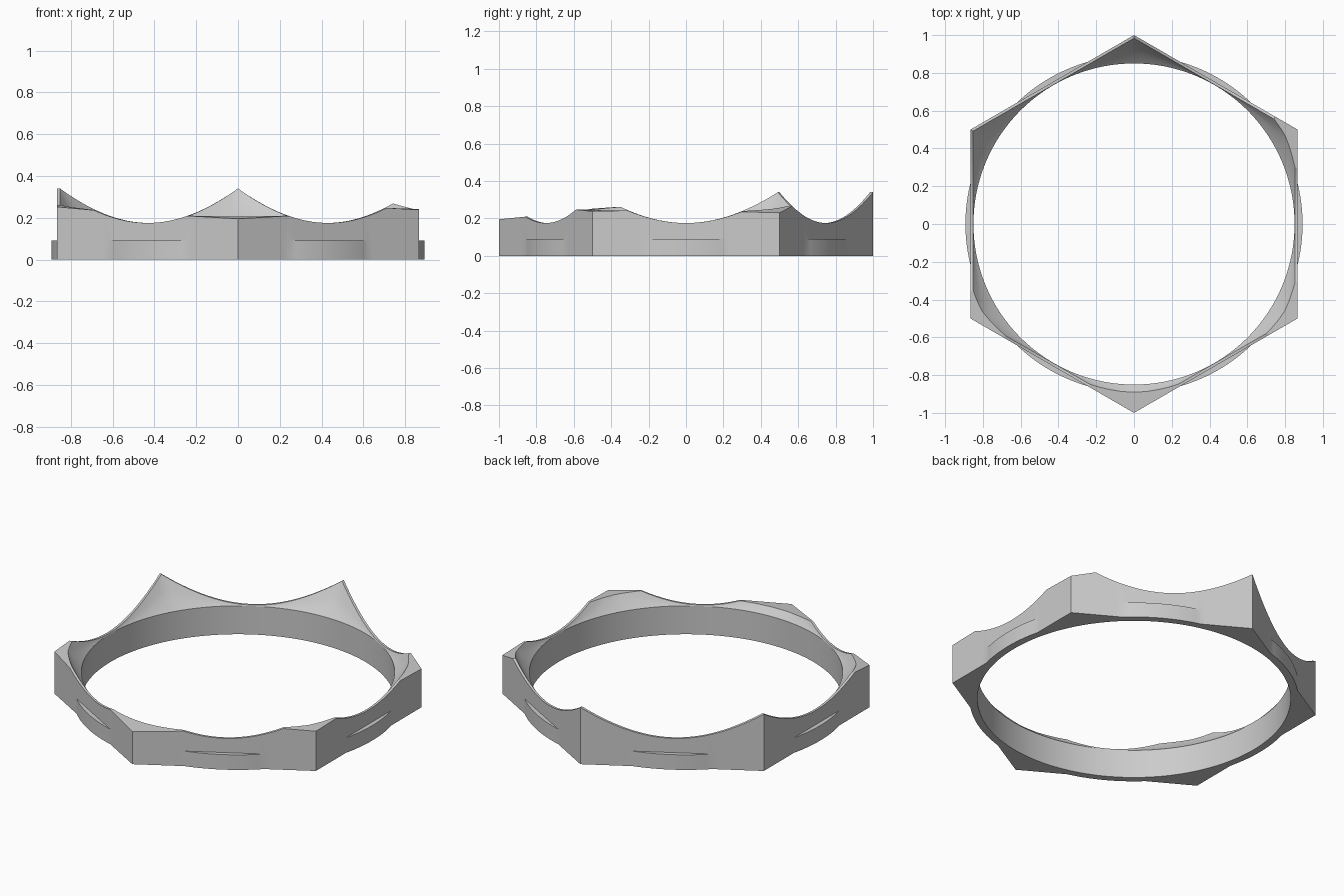
import bpy
import bmesh
import math
from mathutils import Matrix, Vector

if "Cube" in bpy.data.objects:
    bpy.data.objects.remove(bpy.data.objects["Cube"], do_unlink=True)

APOTHEM = math.cos(math.radians(30))
BORE = 0.85
BULGE = APOTHEM / math.cos(math.radians(14))
RIM = 0.014


def profile(angle):
    """Closed (radius, height) section, angle measured from a hexagon corner."""
    to_middle = math.cos(math.radians(30) - abs(angle))
    outer = APOTHEM / to_middle
    rim = (APOTHEM - RIM) / to_middle
    top = 0.175 + 1.23 * (outer - APOTHEM)
    low = 0.17
    pts = [(BORE, 0), (BORE, low)]
    # slightly hollow slope rising from the bore to the thin rim
    for f in (0.4, 0.7, 1):
        pts.append((BORE + f * (rim - BORE), low + (top - low) * f ** 1.35))
    # outer wall, then the round base that bulges through the flats
    foot = max(outer, BULGE)
    pts += [(outer, top), (outer, 0.09), (foot, 0.09), (foot, 0)]
    return pts


def add_corner(bm, degrees, trim=None):
    """One sixth of the ring; trim = height and x, y slopes of a corner cut."""
    turn = Matrix.Rotation(math.radians(degrees), 3, 'Z')
    columns = []
    for step in range(-30, 31, 2):
        a = math.radians(step)
        columns.append([bm.verts.new(turn @ Vector((r * math.cos(a), r * math.sin(a), z)))
                        for r, z in profile(a)])
    faces = []
    for c, d in zip(columns, columns[1:]):
        for i in range(len(c)):
            j = (i + 1) % len(c)
            faces.append(bm.faces.new((c[i], c[j], d[j], d[i])))
    if trim:
        height, sx, sy = trim
        tip = turn @ Vector((1, 0, 0))
        tip.z = height
        edges = {e for f in faces for e in f.edges}
        verts = [v for c in columns for v in c]
        cut = bmesh.ops.bisect_plane(bm, geom=verts + list(edges) + faces,
                                     plane_co=tip, plane_no=(-sx, -sy, 1),
                                     clear_outer=True)
        loop = [g for g in cut["geom_cut"] if isinstance(g, bmesh.types.BMEdge)]
        bmesh.ops.edgeloop_fill(bm, edges=loop)


# Six corners: two tall points at the back, the others trimmed
bm = bmesh.new()
add_corner(bm, 90)
add_corner(bm, 150)
add_corner(bm, 30, (0.23, -0.317, -0.025))
add_corner(bm, 210, (0.252, -0.05, 0.07))
add_corner(bm, 270, (0.195, 0, 0.1))
add_corner(bm, 330, (0.238, -0.07, 0.02))
bmesh.ops.remove_doubles(bm, verts=bm.verts[:], dist=0.0001)
bmesh.ops.recalc_face_normals(bm, faces=bm.faces[:])
mesh = bpy.data.meshes.new("hex_ring")
bm.to_mesh(mesh)
bm.free()
ring = bpy.data.objects.new("hex_ring", mesh)
bpy.context.collection.objects.link(ring)

# Plain grey
grey = bpy.data.materials.new("grey")
grey.use_nodes = True
colour = (0.6, 0.6, 0.6, 1)
grey.diffuse_color = colour
grey.node_tree.nodes["Principled BSDF"].inputs["Base Color"].default_value = colour
mesh.materials.append(grey)

bpy.ops.object.select_all(action='DESELECT')
ring.select_set(True)
bpy.context.view_layer.objects.active = ring
bpy.ops.object.shade_smooth_by_angle(angle=math.radians(20))
